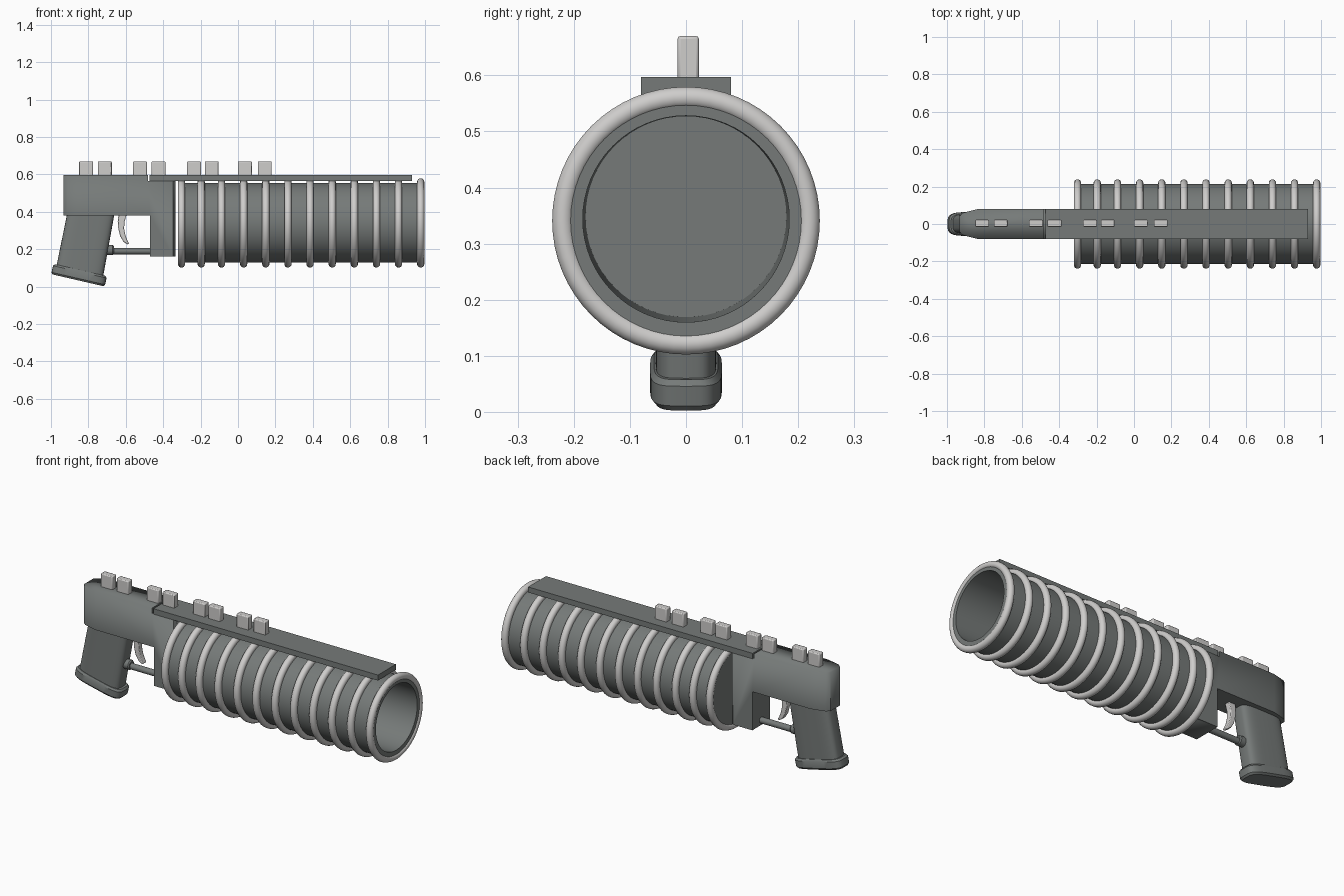
import bpy, bmesh, math
from mathutils import Vector

if "Cube" in bpy.data.objects:
    bpy.data.objects.remove(bpy.data.objects["Cube"])


def material(name, rgb):
    m = bpy.data.materials.new(name)
    m.diffuse_color = (*rgb, 1)
    m.use_nodes = True
    m.node_tree.nodes["Principled BSDF"].inputs["Base Color"].default_value = m.diffuse_color
    return m


DARK = material("dark gunmetal", (0.18, 0.195, 0.19))
LIGHT = material("light grey metal", (0.62, 0.61, 0.60))
AXIS_Z = 0.341  # barrel centre height


def finish(name, bm, mat, bevel=0, angle=35):
    """Turn a bmesh into a named, coloured, shaded object."""
    bmesh.ops.recalc_face_normals(bm, faces=bm.faces)
    mesh = bpy.data.meshes.new(name)
    bm.to_mesh(mesh)
    bm.free()
    mesh.materials.append(mat)
    ob = bpy.data.objects.new(name, mesh)
    bpy.context.collection.objects.link(ob)
    bpy.ops.object.select_all(action='DESELECT')
    ob.select_set(True)
    bpy.context.view_layer.objects.active = ob
    bpy.ops.object.shade_smooth_by_angle(angle=math.radians(angle))
    if bevel:
        mod = ob.modifiers.new("bevel", 'BEVEL')
        mod.width = bevel
        mod.segments = 2
    return ob


def prism(name, points, depth, mat, bevel=0):
    """Extrude a polygon of 3D points along the depth vector."""
    bm = bmesh.new()
    face = bm.faces.new([bm.verts.new(p) for p in points])
    out = bmesh.ops.extrude_face_region(bm, geom=[face])
    moved = [v for v in out["geom"] if isinstance(v, bmesh.types.BMVert)]
    bmesh.ops.translate(bm, verts=moved, vec=depth)
    return finish(name, bm, mat, bevel)


def box(name, x0, x1, y0, y1, z0, z1, mat, bevel=0):
    pts = [(x0, y0, z0), (x1, y0, z0), (x1, y0, z1), (x0, y0, z1)]
    return prism(name, pts, (0, y1 - y0, 0), mat, bevel)


def loft(name, loops, mat, closed=False, angle=35):
    """Skin equal-sized loops; cap the ends unless closed into a ring."""
    bm = bmesh.new()
    rings = [[bm.verts.new(p) for p in lp] for lp in loops]
    n = len(rings[0])
    pairs = list(zip(rings, rings[1:]))
    if closed:
        pairs.append((rings[-1], rings[0]))
    else:
        bm.faces.new(rings[0])
        bm.faces.new(rings[-1])
    for a, b in pairs:
        for i in range(n):
            j = (i + 1) % n
            bm.faces.new((a[i], a[j], b[j], b[i]))
    return finish(name, bm, mat, angle=angle)


def circle(x, r, z, n=64):
    return [(x, r * math.cos(2 * math.pi * i / n), z + r * math.sin(2 * math.pi * i / n))
            for i in range(n)]


# barrel: outer wall, muzzle lip and deep bore that narrows slightly
loft("barrel", [circle(-0.315, 0.213, AXIS_Z), circle(0.99, 0.213, AXIS_Z),
                circle(0.99, 0.184, AXIS_Z + 0.003), circle(-0.25, 0.179, AXIS_Z + 0.007)], DARK)

# barrel rings
ring_x = [-0.302, -0.197] + [-0.088 + 0.1183 * i for i in range(10)]
for k, x in enumerate(ring_x):
    loops = []
    for s in range(14):
        a = 2 * math.pi * s / 14
        loops.append(circle(x + 0.0195 * math.cos(a), 0.2195 + 0.0195 * math.sin(a), AXIS_Z))
    loft(f"barrel_ring_{k + 1}", loops, LIGHT, closed=True, angle=60)

# receiver: side profile cut to a plan outline with tapered rear and chamfered front
side = [(-0.935, 0.38), (-0.47, 0.38), (-0.47, 0.162), (-0.333, 0.162),
        (-0.333, 0.566), (-0.482, 0.566), (-0.482, 0.597), (-0.935, 0.597)]
receiver = prism("receiver", [(x, -0.1, z) for x, z in side], (0, 0.2, 0), DARK)
half = [(-0.933, 0.042), (-0.913, 0.06), (-0.835, 0.08), (-0.348, 0.08), (-0.335, 0.067)]
outline = half + [(x, -y) for x, y in reversed(half)]
cutter = prism("receiver_outline", [(x, y, 0.1) for x, y in outline], (0, 0, 0.6), DARK)
cutter.hide_render = True
mod = receiver.modifiers.new("outline", 'BOOLEAN')
mod.operation = 'INTERSECT'
mod.solver = 'EXACT'
mod.object = cutter
bpy.ops.object.select_all(action='DESELECT')
receiver.select_set(True)
bpy.context.view_layer.objects.active = receiver
bpy.ops.object.modifier_apply(modifier=mod.name)
bpy.data.objects.remove(cutter)

# top rail over the barrel
box("top_rail", -0.472, 0.93, -0.08, 0.08, 0.566, 0.597, DARK)

# sight blocks in pairs along the top
for k, x in enumerate([-0.812, -0.712, -0.524, -0.425, -0.235, -0.14, 0.037, 0.143]):
    box(f"sight_block_{k + 1}", x - 0.037, x + 0.037, -0.015, 0.023, 0.59, 0.67, LIGHT, 0.005)

# pistol grip and flared base, lofted along a tilted axis
tilt = math.radians(13)
up = Vector((math.sin(tilt), 0, math.cos(tilt)))
fwd = Vector((math.cos(tilt), 0, -math.sin(tilt)))
base = Vector((-0.856, 0, 0.034))


def grip_loop(t, shift, length, width, n=40):
    """Rounded rectangle across the grip axis."""
    pts = []
    for i in range(n):
        a = 2 * math.pi * i / n
        c, s = math.cos(a), math.sin(a)
        u = math.copysign(abs(c) ** 0.5, c) * length + shift
        v = math.copysign(abs(s) ** 0.5, s) * width
        pts.append(base + up * t + fwd * u + Vector((0, v, 0)))
    return pts


loft("grip", [grip_loop(0.03, 0, 0.128, 0.054), grip_loop(0.40, -0.014, 0.124, 0.054)], DARK)
loft("grip_base", [grip_loop(0, 0, 0.14, 0.056), grip_loop(0.01, 0, 0.147, 0.064),
                   grip_loop(0.046, 0, 0.147, 0.064), grip_loop(0.056, 0, 0.138, 0.057)], DARK)

# curved trigger
trig = [(-0.638, 0.39), (-0.643, 0.35), (-0.64, 0.31), (-0.63, 0.27), (-0.612, 0.24),
        (-0.59, 0.225), (-0.582, 0.23), (-0.592, 0.25), (-0.602, 0.275), (-0.609, 0.31),
        (-0.607, 0.345), (-0.594, 0.39)]
prism("trigger", [(x, -0.016, z) for x, z in trig], (0, 0.032, 0), LIGHT, 0.004)

# trigger guard bar and its collar at the grip
loft("guard_bar", [circle(-0.72, 0.017, 0.19, 24), circle(-0.46, 0.017, 0.19, 24)], DARK)
loft("guard_collar", [circle(-0.74, 0.027, 0.196, 24), circle(-0.67, 0.027, 0.196, 24),
                      circle(-0.664, 0.021, 0.196, 24)], DARK)
